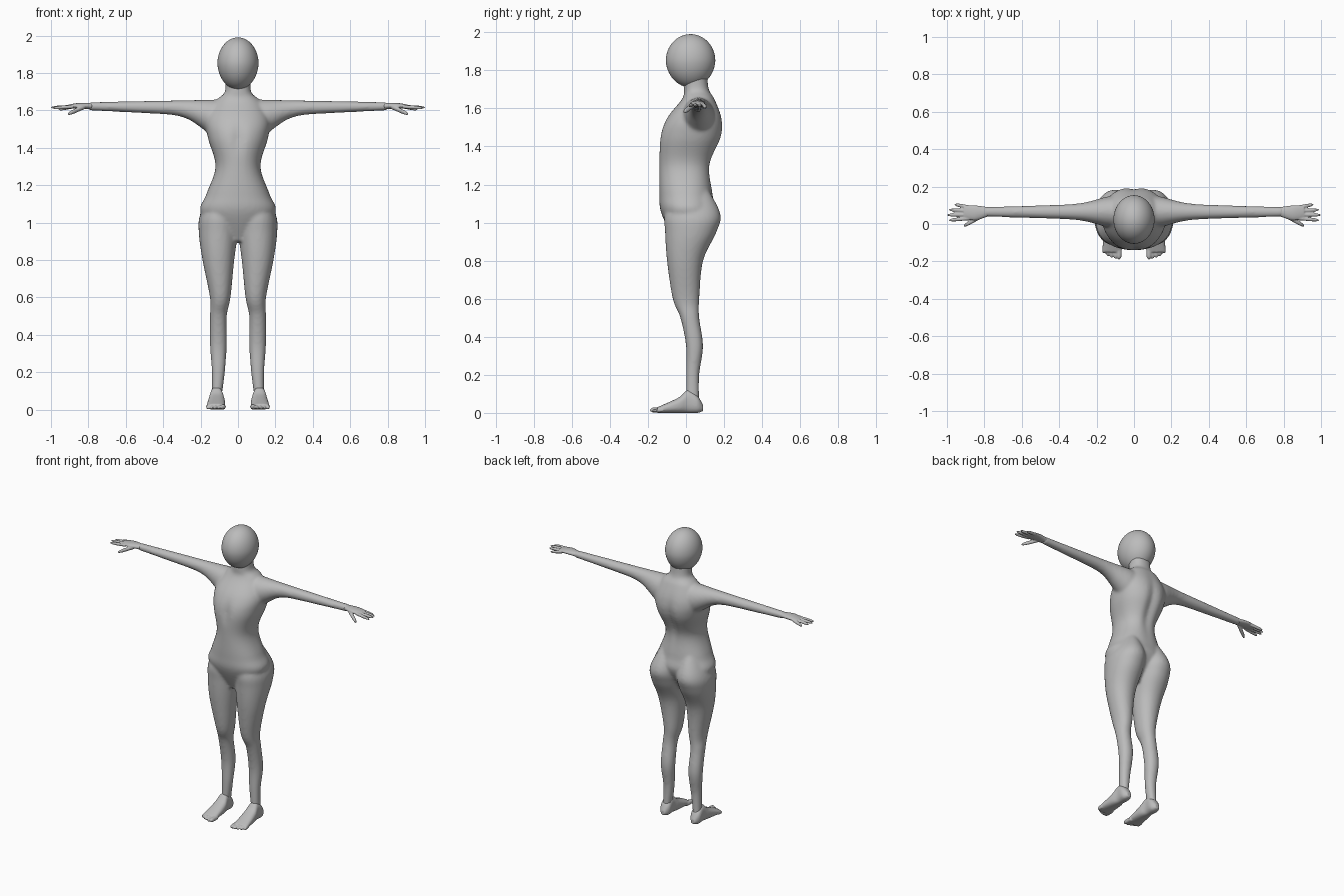
import bpy, bmesh, math
from mathutils import Vector

cube = bpy.data.objects.get("Cube")
if cube:
    bpy.data.objects.remove(cube, do_unlink=True)

grey = (0.5, 0.5, 0.5, 1)
skin = bpy.data.materials.new("plain_grey")
skin.use_nodes = True
skin.diffuse_color = grey
skin.node_tree.nodes["Principled BSDF"].inputs["Base Color"].default_value = grey

# For each loft axis: the axis itself, then the two axes of its cross-section
AXES = {"x": (0, 1, 2), "y": (1, 0, 2), "z": (2, 0, 1)}


def bell(value, centre, width):
    return math.exp(-((value - centre) / width) ** 2)


def spline(rows, steps=6):
    """Smoothly fill in between rows of cross-section numbers."""
    rows = [Vector(row) for row in rows]
    last = len(rows) - 1
    filled = []
    for i in range(last):
        start, end = rows[i], rows[i + 1]
        leave = (end - rows[max(i - 1, 0)]) / 2
        arrive = (rows[min(i + 2, last)] - start) / 2
        for step in range(steps):
            t = step / steps
            ease = t * t * (3 - 2 * t)
            filled.append(start.lerp(end, ease) + leave * t * (1 - t) ** 2
                          - arrive * t * t * (1 - t))
    return filled + [rows[last]]


def loft(bm, axis, rows, side=1, sides=32, square=1.0):
    """Each row: position along the axis, then min and max of the other two axes."""
    along, across, up = AXES[axis]
    rings = []
    for place, low_a, high_a, low_b, high_b in spline(rows):
        ring = []
        for k in range(sides):
            angle = math.tau * k / sides
            c, s = (math.copysign(abs(f) ** square, f)
                    for f in (math.cos(angle), math.sin(angle)))
            point = Vector()
            point[along] = place
            point[across] = (low_a + high_a + c * (high_a - low_a)) / 2
            point[up] = (low_b + high_b + s * (high_b - low_b)) / 2
            point.x *= side
            ring.append(bm.verts.new(point))
        rings.append(ring)
    for ring, following in zip(rings, rings[1:]):
        for k in range(sides):
            j = (k + 1) % sides
            bm.faces.new((ring[k], ring[j], following[j], following[k]))
    bm.faces.new(rings[0])
    bm.faces.new(rings[-1])


def digit(bm, axis, start, end, radius):
    """A finger or toe: straight tube with a rounded tip."""
    along, across, up = AXES[axis]
    rows = []
    for step in range(9):
        t = step / 8
        p = Vector(start).lerp(Vector(end), t)
        r = radius * max(0.3, math.sqrt(1 - t ** 6))
        rows.append((p[along], p[across] - r, p[across] + r, p[up] - r, p[up] + r))
    loft(bm, axis, rows, sides=12)


def finish(bm, name, voxel=0, smooth=0, mirror=False):
    bmesh.ops.recalc_face_normals(bm, faces=bm.faces)
    mesh = bpy.data.meshes.new(name)
    bm.to_mesh(mesh)
    bm.free()
    mesh.materials.append(skin)
    for face in mesh.polygons:
        face.use_smooth = True
    obj = bpy.data.objects.new(name, mesh)
    bpy.context.collection.objects.link(obj)
    if voxel:
        fuse = obj.modifiers.new("fuse", "REMESH")
        fuse.mode = "VOXEL"
        fuse.voxel_size = voxel
        fuse.use_smooth_shade = True
        soften = obj.modifiers.new("soften", "SMOOTH")
        soften.factor = 0.5
        soften.iterations = smooth
    if mirror:
        other = obj.modifiers.new("other_side", "MIRROR")
        other.use_mirror_merge = False


# Torso and neck: height, half width, front, back
torso = [(0.9, 0.08, -0.06, 0.06), (1.05, 0.2, -0.13, 0.15), (1.15, 0.17, -0.14, 0.14),
         (1.3, 0.12, -0.14, 0.13), (1.45, 0.16, -0.14, 0.19), (1.55, 0.17, -0.1, 0.19),
         (1.65, 0.12, -0.02, 0.15), (1.7, 0.07, -0.01, 0.12), (1.8, 0.07, -0.01, 0.11)]
body = bmesh.new()
loft(body, "z", [(z, -half, half, front, back) for z, half, front, back in torso],
     sides=48, square=0.9)

# Spine furrow and the dip between the breasts
for v in body.verts:
    middle = bell(v.co.x, 0, 0.03)
    if v.co.y > 0.05:
        v.co.y -= 0.02 * middle * bell(v.co.z, 1.4, 0.15)
    elif v.co.y < -0.05:
        v.co.y += 0.015 * middle * bell(v.co.z, 1.45, 0.07)

# Legs: height, inner, outer, front, back
leg = [(0.05, 0.09, 0.14, 0, 0.07), (0.2, 0.07, 0.14, 0, 0.07), (0.35, 0.06, 0.15, 0, 0.09),
       (0.5, 0.06, 0.15, -0.03, 0.07), (0.6, 0.04, 0.15, -0.07, 0.07),
       (0.8, 0.02, 0.19, -0.1, 0.09), (0.95, 0, 0.21, -0.11, 0.16),
       (1.05, 0, 0.2, -0.11, 0.18), (1.2, 0.05, 0.12, -0.05, 0.1)]

# Arms taper outwards and swell into the shoulder
arm = []
for step in range(15):
    x = 0.1 + step / 20
    swell = bell(x, 0.1, 0.13)
    depth = 0.05 - 0.03 * x + 0.04 * swell
    height = 0.05 - 0.035 * x + 0.055 * swell
    top = 1.66 - 0.02 * x
    arm.append((x, 0.065 - depth, 0.065 + depth, top - 2 * height, top))

for side in (1, -1):
    loft(body, "z", leg, side, square=0.95)
    loft(body, "x", arm, side)
finish(body, "body", voxel=0.009, smooth=8)

# Hands: palm, four fingers and a thumb
hand = bmesh.new()
loft(hand, "x", [(0.78, 0.04, 0.09, 1.605, 1.64), (0.85, 0.02, 0.1, 1.61, 1.64),
                 (0.91, 0.03, 0.1, 1.61, 1.63)])
for i in range(4):
    reach = (i - 1) ** 2 / 100
    digit(hand, "x", (0.88, 0.03 + 0.02 * i, 1.62), (1 - reach, 0.02 + 0.028 * i, 1.615 - reach / 4), 0.01)
digit(hand, "x", (0.82, 0.04, 1.62), (0.91, -0.01, 1.58), 0.013)
finish(hand, "hand", voxel=0.004, smooth=3, mirror=True)

# Feet: position, inner, outer, sole, top
foot = bmesh.new()
loft(foot, "y", [(0.09, 0.1, 0.13, 0.01, 0.04), (0.06, 0.08, 0.15, 0, 0.09),
                 (0.01, 0.08, 0.15, 0, 0.12), (-0.04, 0.07, 0.16, 0, 0.08),
                 (-0.15, 0.07, 0.17, 0, 0.03)], square=0.8)
for i in range(5):
    x = 0.08 + 0.02 * i
    radius = 0.01 if i else 0.015
    digit(foot, "y", (x, -0.12, 0.015), (x, -0.19 + i * i / 500, radius), radius)
finish(foot, "foot", voxel=0.005, smooth=3, mirror=True)

# Head: egg with the narrow end down
head = bmesh.new()
bmesh.ops.create_uvsphere(head, u_segments=48, v_segments=32, radius=1)
for v in head.verts:
    taper = 1 + 0.05 * min(v.co.z, 0)
    v.co = (v.co.x * 0.11 * taper, 0.024 + v.co.y * 0.13 * taper, 1.85 + v.co.z * 0.14)
finish(head, "head")
